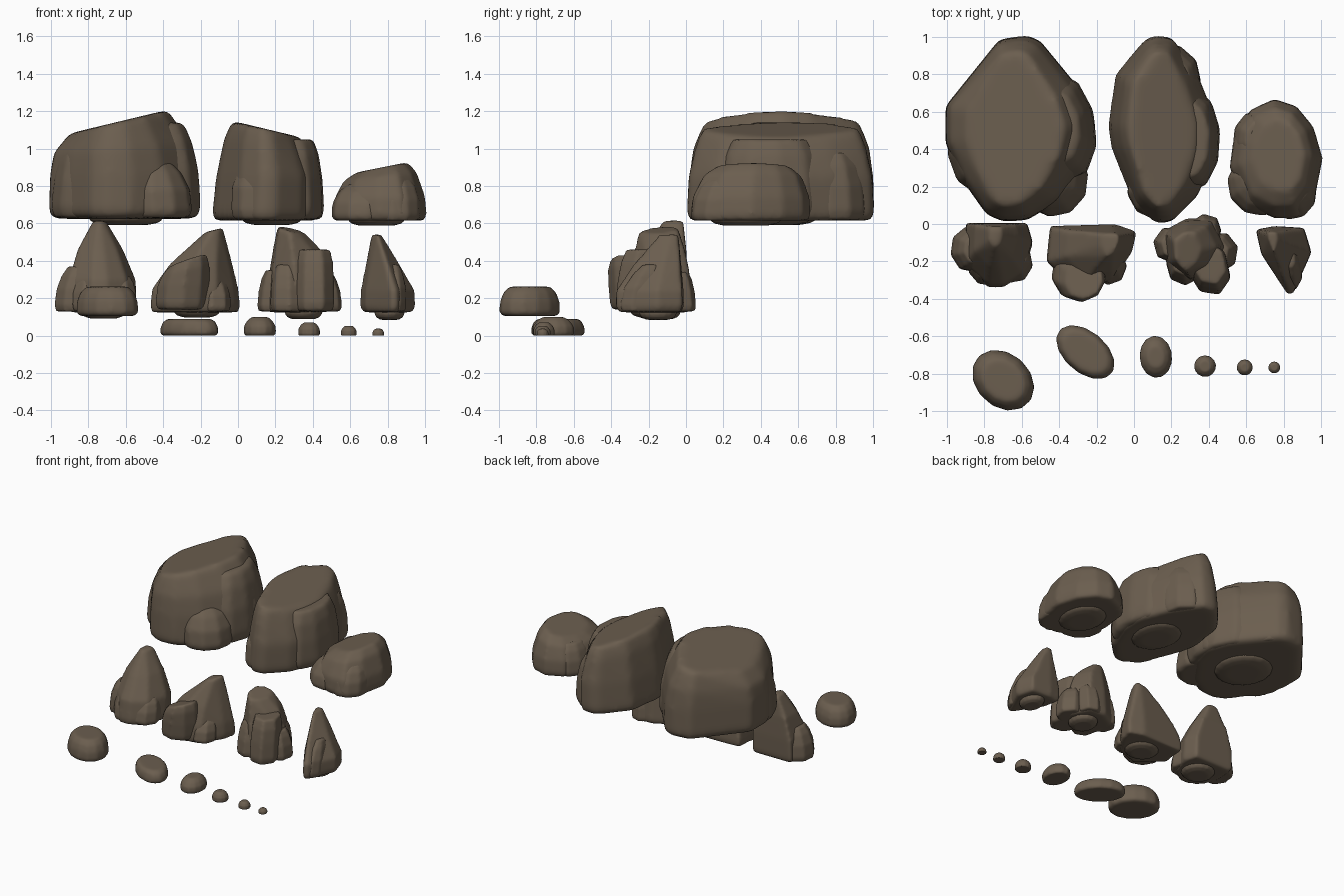
import bpy, bmesh, math

stone = bpy.data.materials.new("brown stone")
stone.diffuse_color = (0.147, 0.112, 0.078, 1)


def chunk(outline, rings, res=34, smooth=5):
    """Convex stone chunk: plan outline stacked in rings (z, sx, sy, dx, dy, tilt_x, tilt_y)."""
    xs, ys = [p[0] for p in outline], [p[1] for p in outline]
    cx, cy = (min(xs) + max(xs)) / 2, (min(ys) + max(ys)) / 2
    bm = bmesh.new()
    for ring in rings:
        z, sx, sy, dx, dy, tx, ty = (list(ring) + [0] * 7)[:7]
        for x, y in outline:
            u, v = (x - cx) * sx, (y - cy) * sy
            bm.verts.new((cx + dx + u, cy + dy + v, z + tx * u + ty * v))
    bmesh.ops.convex_hull(bm, input=bm.verts)
    bmesh.ops.delete(bm, geom=[v for v in bm.verts if not v.link_faces], context='VERTS')
    bmesh.ops.recalc_face_normals(bm, faces=bm.faces)
    me = bpy.data.meshes.new("chunk")
    bm.to_mesh(me)
    bm.free()
    ob = bpy.data.objects.new("chunk", me)
    bpy.context.collection.objects.link(ob)
    rm = ob.modifiers.new("remesh", 'REMESH')
    rm.mode, rm.voxel_size = 'VOXEL', max(ob.dimensions) / res
    sm = ob.modifiers.new("soften", 'SMOOTH')
    sm.factor, sm.iterations = 0.5, smooth
    return ob


def blob(cx, cy, rx, ry, z0, z1, rot=0, n=10, top=0.6, dx=0, dy=0, tx=0, ty=0, smooth=5, low=.92):
    """Rounded lump with an elliptical plan."""
    a = math.radians(rot)
    pts = []
    for i in range(n):
        t = 2 * math.pi * (i + 0.3) / n
        u, v = rx * math.cos(t), ry * math.sin(t)
        pts.append((cx + u * math.cos(a) - v * math.sin(a), cy + u * math.sin(a) + v * math.cos(a)))
    h = z1 - z0
    return chunk(pts, [(z0, low, low), (z0 + .14 * h, 1, 1), (z0 + .5 * h, .98, .98, dx * .3, dy * .3),
                       (z0 + .8 * h, (top + .98) / 2 + .04, (top + .98) / 2 + .04, dx * .7, dy * .7, tx * .6, ty * .6),
                       (z1, top, top, dx, dy, tx, ty)], 26, smooth)


def foot(cx, cy, rx, ry, z):
    """Shallow domed foot under a rock."""
    pts = [(cx + rx * math.cos(i * math.pi / 8), cy + ry * math.sin(i * math.pi / 8)) for i in range(16)]
    return chunk(pts, [(z, .6, .6), (z + .012, .88, .88), (z + .03, 1, 1), (z + .08, 1, 1)], 30, 2)


def rock(name, *parts):
    """Bake the chunks and join them into one rock."""
    deps = bpy.context.evaluated_depsgraph_get()
    bm = bmesh.new()
    for ob in parts:
        me = bpy.data.meshes.new_from_object(ob.evaluated_get(deps))
        bm.from_mesh(me)
        bpy.data.objects.remove(ob)
    for f in bm.faces:
        f.smooth, f.material_index = True, 0
    me = bpy.data.meshes.new(name)
    bm.to_mesh(me)
    bm.free()
    me.materials.clear()
    me.materials.append(stone)
    bpy.context.collection.objects.link(bpy.data.objects.new(name, me))


# Large boulders at the back
rock("large_boulder_left",
     chunk([(-.57, 1.01), (-.72, .99), (-.83, .82), (-1.01, .63), (-1.01, .43), (-.91, .22), (-.79, .05),
            (-.7, .01), (-.57, .02), (-.4, .12), (-.25, .33), (-.2, .52), (-.27, .7), (-.38, .82), (-.5, .98)],
           [(.625, .95, .95), (.66, 1, 1), (.86, .985, .985), (1.0, .91, .95, -.01, 0, .06),
            (1.145, .65, .83, -.03, 0, .24)], 42, 8),
     blob(-.43, .235, .19, .2, .63, .93, 0, top=.55, dx=-.03, dy=.02),
     blob(-.38, .52, .18, .3, .63, 1.14, 10, top=.65, dx=-.03),
     blob(-.83, .42, .172, .26, .63, 1.02, 0, top=.75, dx=.03),
     blob(-.6, .8, .2, .19, .63, .98, 0, top=.7, dy=-.03),
     foot(-.6, .48, .2, .22, .592))
rock("large_boulder_middle",
     chunk([(.1, 1.01), (.2, 1), (.34, .8), (.44, .55), (.435, .38), (.34, .15), (.2, .01), (.12, 0),
            (0, .1), (-.12, .4), (-.14, .52), (-.1, .8), (.05, .98)],
           [(.615, .96, .96), (.65, 1, 1), (.85, .96, .98, .01),
            (1.02, .78, .9, 0, 0, -.14), (1.105, .63, .83, 0, 0, -.24)], 42, 6),
     blob(.13, .19, .17, .17, .62, .97, 0, top=.45, dy=.03),
     blob(.31, .45, .155, .28, .62, 1.05, 0, top=.75, dx=-.02),
     blob(.17, .78, .19, .19, .62, .98, 20, top=.7, dy=-.02),
     blob(.02, .6, .14, .28, .62, 1.05, -5, top=.6, dx=.03),
     foot(.18, .46, .165, .21, .592))
rock("large_boulder_right",
     chunk([(.75, .67), (.62, .61), (.53, .45), (.51, .3), (.6, .1), (.75, .03), (.88, .03), (.97, .15),
            (1.01, .35), (.96, .52), (.87, .63)],
           [(.615, .96, .96), (.65, 1, 1), (.74, .97, .98), (.85, .79, .82, 0, .01, .12),
            (.9, .55, .6, .01, .02, .2)], 40, 6),
     blob(.67, .21, .175, .17, .615, .81, -20, top=.55, dx=.01, dy=.03),
     blob(.84, .17, .14, .15, .615, .84, 0, top=.6, dy=.03),
     blob(.66, .45, .135, .16, .615, .85, 0, top=.65, dx=.02),
     foot(.74, .32, .155, .195, .588))

# Pointed rocks in the middle row
rock("pointed_rock_1",
     chunk([(-.9, .005), (-.57, .005), (-.54, -.1), (-.59, -.27), (-.7, -.34), (-.78, -.34), (-.91, -.22)],
           [(.125, .95, .95), (.16, 1, 1), (.3, .97, .95, 0, .01), (.46, .66, .66, -.01, .055),
            (.615, .18, .3, -.015, .1)]),
     blob(-.875, -.135, .11, .125, .13, .37, 0, 8, .6, dx=.03),
     blob(-.65, -.2, .11, .12, .13, .32, 20, 8, .65, dy=.03),
     blob(-.77, -.235, .12, .1, .13, .33, 0, 8, .65, dy=.03),
     foot(-.72, -.16, .12, .12, .092))
rock("pointed_rock_2",
     chunk([(-.45, -.01), (-.1, 0), (.015, -.04), (-.01, -.15), (-.11, -.3), (-.3, -.36), (-.47, -.2)],
           [(.125, .96, .96), (.16, 1, 1), (.25, .96, .95), (.38, .7, .75, .03, .02),
            (.565, .2, .34, .1, .07, .25)]),
     blob(-.3, -.26, .145, .15, .14, .4, -20, 9, .72, dx=.03, dy=-.035, tx=.35, ty=-.1),
     blob(-.14, -.22, .1, .11, .13, .3, 30, 8, .6, dy=.03),
     foot(-.22, -.18, .125, .12, .098))
rock("pointed_rock_3",
     chunk([(.15, -.04), (.28, .03), (.42, .03), (.5, -.12), (.43, -.24), (.3, -.31), (.17, -.21)],
           [(.125, .96, .96), (.16, 1, 1), (.35, .9, .92), (.46, .74, .78, -.01),
            (.565, .42, .62, -.04, -.01, -.25, .1)]),
     blob(.4, -.24, .115, .15, .13, .46, 20, 7, .8, dy=.03),
     blob(.2, -.11, .1, .1, .13, .35, 0, 7, .75, dx=.02),
     blob(.38, -.03, .09, .085, .13, .34, 30, 7, .75, dy=-.02),
     blob(.46, -.15, .1, .11, .13, .34, 0, 7, .65, dx=-.02),
     blob(.27, -.23, .1, .1, .13, .38, 0, 7, .7, dy=.03),
     foot(.35, -.14, .1, .11, .088))
rock("pointed_rock_4",
     chunk([(.65, -.025), (.75, -.005), (.91, -.015), (.95, -.15), (.9, -.23), (.85, -.38), (.82, -.38),
            (.75, -.27), (.68, -.16)],
           [(.125, .9, .9), (.16, 1, .97), (.24, .97, .96), (.38, .6, .68, -.025, .04),
            (.54, .18, .28, -.06, .1)]),
     blob(.83, -.24, .07, .12, .13, .38, 10, 8, .45, dy=.06),
     foot(.81, -.15, .08, .1, .085))

# Pebbles in the front row, shrinking to the right
pebbles = [(-.7, -.835, .185, .145, .105, .262, -42, .68), (-.26, -.685, .185, .113, 0, .09, -40, .75),
           (.117, -.71, .088, .114, 0, .1, 5, .5), (.38, -.76, .059, .058, 0, .07, 0, .5),
           (.592, -.767, .043, .043, 0, .052, 0, .5), (.75, -.767, .032, .032, 0, .037, 0, .5)]
for i, (x, y, rx, ry, z0, z1, rot, top) in enumerate(pebbles):
    rock(f"pebble_{i + 1}", blob(x, y, rx, ry, z0, z1, rot, 13, top, smooth=6))
